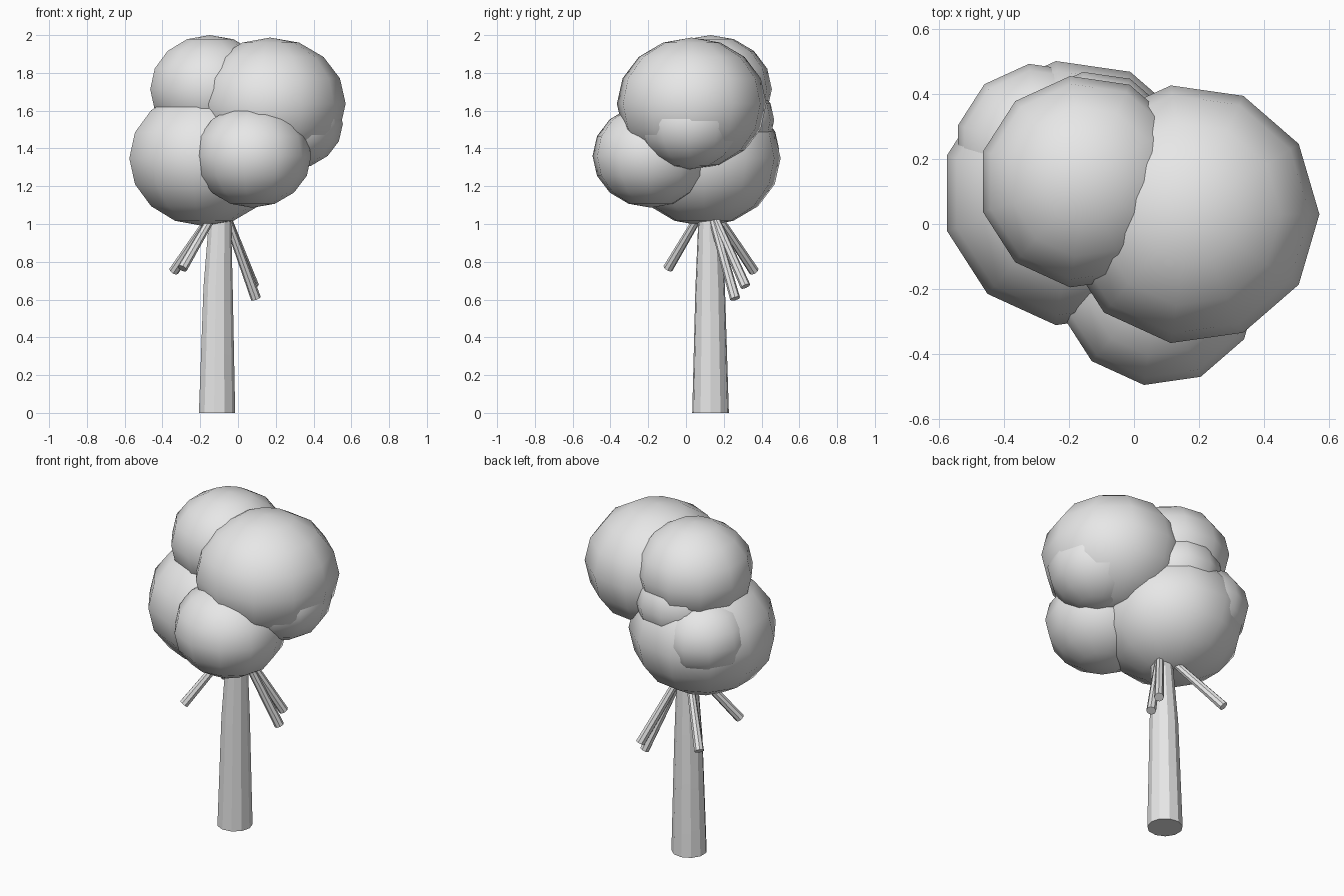
import bpy, bmesh, math
from mathutils import Vector

if "Cube" in bpy.data.objects:
    bpy.data.objects.remove(bpy.data.objects["Cube"])

grey = bpy.data.materials.new("plain grey")
grey.diffuse_color = (0.8, 0.8, 0.8, 1)
grey.use_nodes = True
grey.node_tree.nodes["Principled BSDF"].inputs["Base Color"].default_value = grey.diffuse_color


def loft(name, rings, sides, smooth_angle):
    """Join circular rings (centre, radius, axis) into a closed solid."""
    bm = bmesh.new()
    loops = []
    for centre, radius, axis in rings:
        turn = Vector((0, 0, 1)).rotation_difference(Vector(axis))
        loop = []
        for i in range(sides):
            a = 2 * math.pi * i / sides
            p = Vector((radius * math.cos(a), radius * math.sin(a), 0))
            loop.append(bm.verts.new(Vector(centre) + turn @ p))
        loops.append(loop)
    for low, high in zip(loops, loops[1:]):
        for i in range(sides):
            j = (i + 1) % sides
            bm.faces.new((low[i], low[j], high[j], high[i]))
    bm.faces.new(loops[0][::-1])
    bm.faces.new(loops[-1])
    bmesh.ops.remove_doubles(bm, verts=bm.verts, dist=1e-4)
    bmesh.ops.recalc_face_normals(bm, faces=bm.faces)
    mesh = bpy.data.meshes.new(name)
    bm.to_mesh(mesh)
    bm.free()
    mesh.materials.append(grey)
    obj = bpy.data.objects.new(name, mesh)
    bpy.context.collection.objects.link(obj)
    bpy.ops.object.select_all(action='DESELECT')
    obj.select_set(True)
    bpy.context.view_layer.objects.active = obj
    bpy.ops.object.shade_smooth_by_angle(angle=math.radians(smooth_angle))
    return obj


UP = (0, 0, 1)


def foliage(name, x, y, z, radius, flatten=0.875):
    """Slightly flattened low-poly ball."""
    rings = []
    for k in range(9):
        lat = math.pi * (k / 8 - 0.5)
        rings.append(((x, y, z + radius * flatten * math.sin(lat)),
                      radius * math.cos(lat), UP))
    loft(name, rings, 11, 60)


# Large foliage balls
foliage("foliage_upper_right", 0.17, 0.03, 1.637, 0.40)
foliage("foliage_upper_left", -0.15, 0.13, 1.713, 0.328)
foliage("foliage_lower_back", -0.182, 0.095, 1.348, 0.41)
foliage("foliage_lower_front", 0.075, -0.185, 1.36, 0.313)

# Small balls bulging out between the large ones
foliage("foliage_small_right", 0.28, 0.02, 1.53, 0.275)
foliage("foliage_small_left", -0.285, 0.228, 1.40, 0.267)
foliage("foliage_small_back", -0.12, 0.21, 1.55, 0.26)

# Tapered trunk, leaning slightly in its upper part
loft("trunk", [((-0.113, 0.13, 0), 0.098, UP),
               ((-0.107, 0.128, 0.665), 0.079, UP),
               ((-0.088, 0.122, 1.3), 0.045, UP)], 11, 20)

# Thin branches fanning down and out from inside the crown
fork = Vector((-0.09, 0.115, 1.12))
tips = [(-0.34, 0.36, 0.75), (-0.295, -0.095, 0.765),
        (0.095, 0.26, 0.605), (0.085, 0.315, 0.67)]
for n, tip in enumerate(tips):
    tip = Vector(tip)
    axis = (fork - tip).normalized()
    loft(f"branch_{n + 1}", [(tip, 0.027, axis), (fork, 0.02, axis)], 8, 20)
